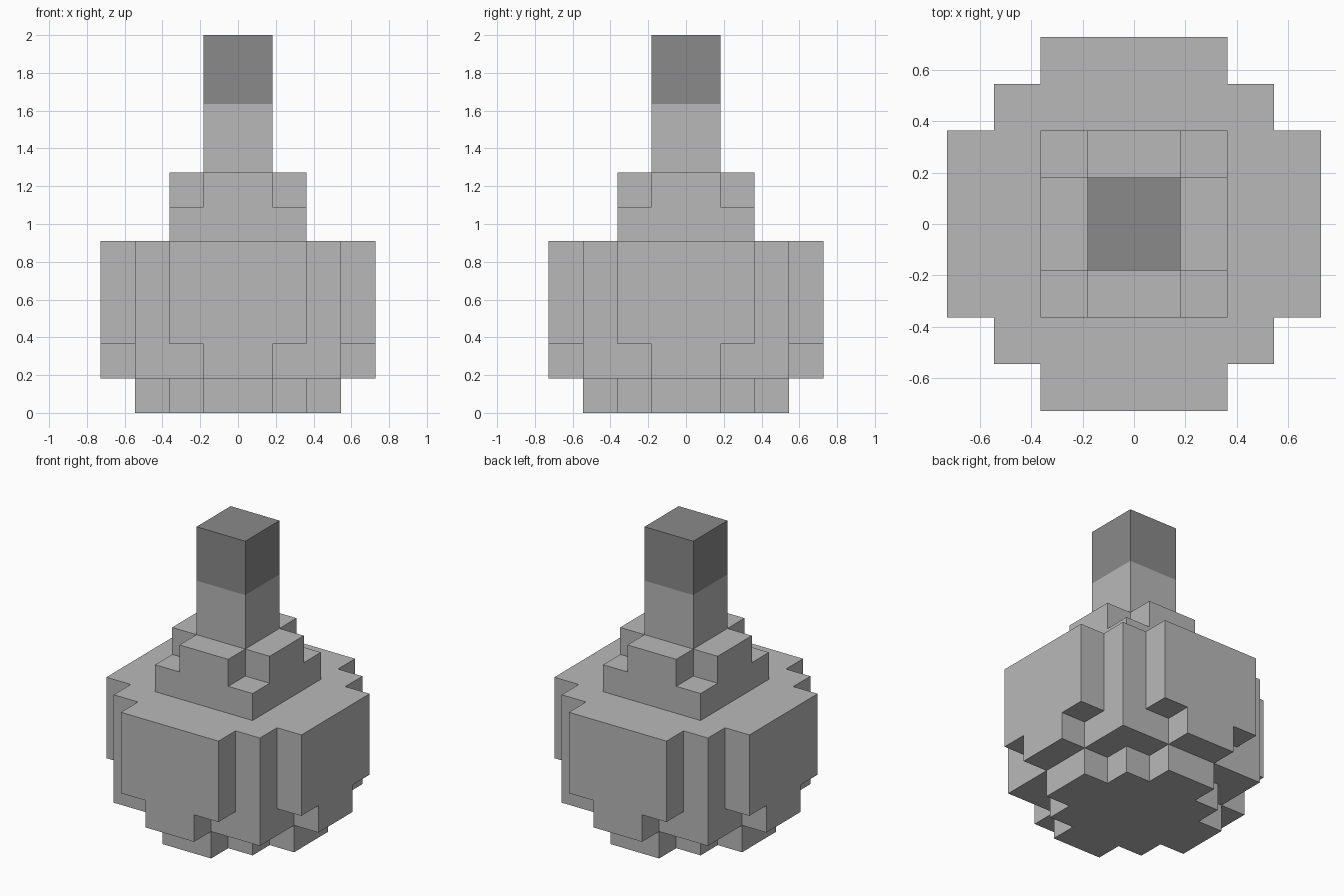
import bpy
import bmesh
from mathutils import Vector

cube = bpy.data.objects.get("Cube")
if cube:
    bpy.data.objects.remove(cube, do_unlink=True)

U = 2 / 11  # one block


def make_material(name, grey):
    mat = bpy.data.materials.new(name)
    mat.use_nodes = True
    colour = (grey, grey, grey, 1)
    mat.diffuse_color = colour
    mat.node_tree.nodes["Principled BSDF"].inputs["Base Color"].default_value = colour
    return mat


light = make_material("light grey", 0.485)
dark = make_material("dark grey", 0.254)

# Plan shapes: each pair is the half width and half depth of a rectangle, in blocks
POST = [(1, 1)]
CROSS = [(1, 2), (2, 1)]
SQUARE = [(2, 2)]
DIAMOND = [(1, 3), (2, 2), (3, 1)]
NARROW_LUGS = [(1, 4), (3, 3), (4, 1)]
WIDE_LUGS = [(2, 4), (3, 3), (4, 2)]

# Part name, material, layers as (plan, bottom, top)
PARTS = [
    ("foot", light, [(DIAMOND, 0, 1)]),
    ("body", light, [(NARROW_LUGS, 1, 2), (WIDE_LUGS, 2, 5)]),
    ("collar", light, [(SQUARE, 5, 6), (CROSS, 6, 7)]),
    ("neck", light, [(POST, 7, 9)]),
    ("tip", dark, [(POST, 9, 11)]),
]


def blocks(layers):
    return {(x, y, z)
            for plan, bottom, top in layers
            for w, d in plan
            for x in range(-w, w)
            for y in range(-d, d)
            for z in range(bottom, top)}


solid = set().union(*(blocks(layers) for _, _, layers in PARTS))


def build(name, mat, layers):
    """Skin the blocks of one part, leaving out faces hidden by other blocks."""
    bm = bmesh.new()
    for cell in sorted(blocks(layers)):
        centre = Vector(cell) + Vector((0.5, 0.5, 0.5))
        for axis in range(3):
            for sign in (-1, 1):
                step = [0, 0, 0]
                step[axis] = sign
                if tuple(c + s for c, s in zip(cell, step)) in solid:
                    continue
                normal = Vector(step) / 2
                side = Vector((0, 0, 0))
                side[(axis + 1) % 3] = 0.5
                up = normal.cross(side) * 2
                corners = (-side - up, side - up, side + up, up - side)
                bm.faces.new([bm.verts.new((centre + normal + c) * U) for c in corners])
    bmesh.ops.remove_doubles(bm, verts=bm.verts, dist=U / 100)
    mesh = bpy.data.meshes.new(name)
    bm.to_mesh(mesh)
    bm.free()
    mesh.materials.append(mat)
    bpy.context.collection.objects.link(bpy.data.objects.new(name, mesh))


for part in PARTS:
    build(*part)
